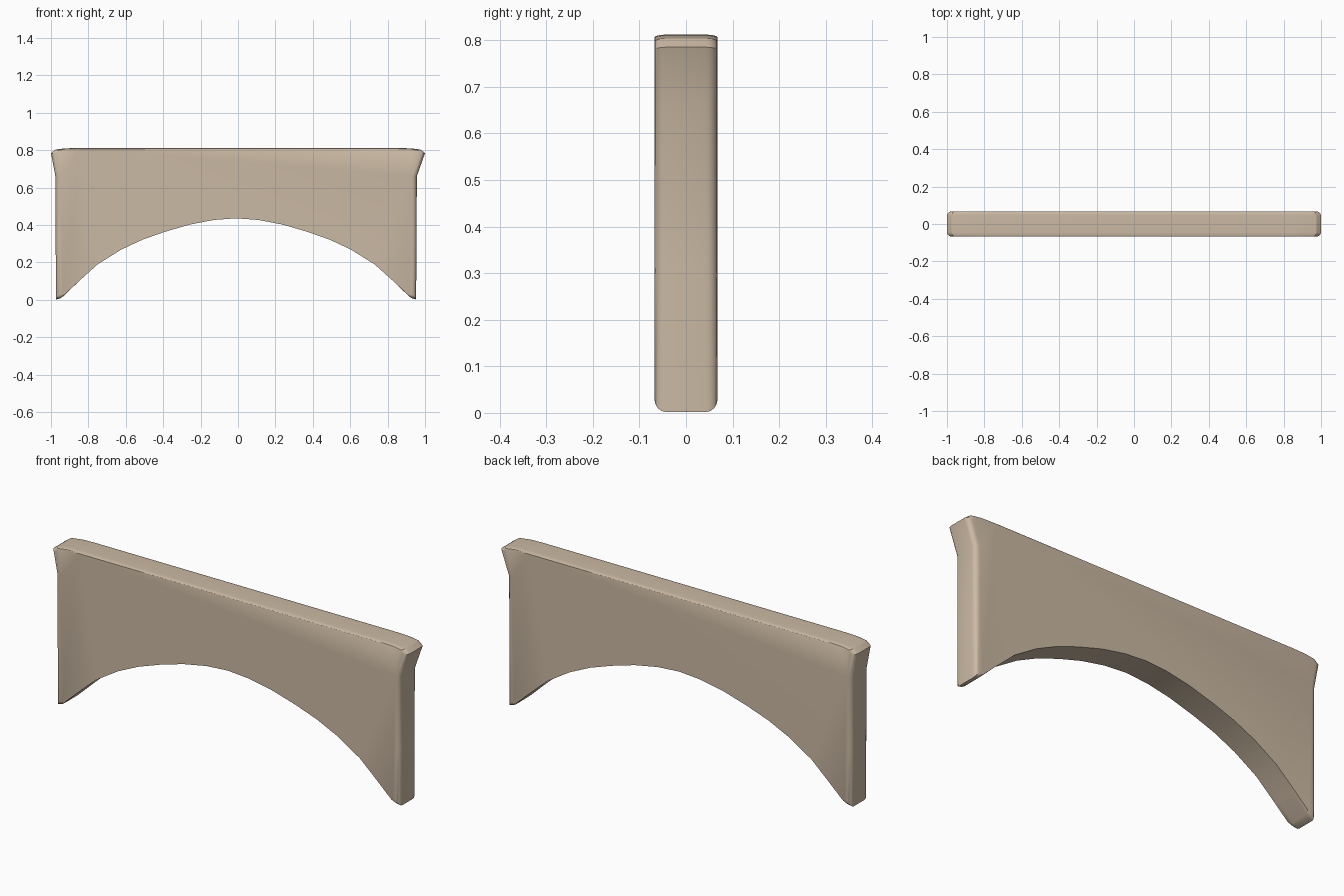
import bpy, bmesh, math

if "Cube" in bpy.data.objects:
    bpy.data.objects.remove(bpy.data.objects["Cube"])

HALF = 0.068      # half thickness
DEPTH = 0.024     # depth of the edge rounding along y
STEPS = 4         # segments in the rounding

# Right half profile: (x, z, inset x, inset z), measured from the arch axis
arch = [(0.12, 0.427), (0.25, 0.402), (0.38, 0.364), (0.50, 0.322),
        (0.615, 0.268), (0.74, 0.19), (0.84, 0.10)]
edge = [(0.925, 0.018, 0.012, -0.014), (0.940, 0.008, 0.014, -0.022),
        (0.962, 0.002, 0.020, -0.030), (0.965, 0.30, 0.024, 0),
        (0.966, 0.66, 0.026, 0), (1.0, 0.785, 0.028, 0.006),
        (0.975, 0.804, 0.020, 0.008), (0.92, 0.810, 0.005, 0.006),
        (0.84, 0.812, 0, 0.006)]
half = [(x, z, 0, 0) for x, z in arch] + edge

# Mirror into a closed outline; the arch and legs sit slightly left of centre
right = [(x - 0.01 if z < 0.7 else x, z, ix, iz) for x, z, ix, iz in half]
left = [(-x - 0.01 if z < 0.7 else -x, z, -ix, iz) for x, z, ix, iz in half]
outline = [(-0.01, 0.436, 0, 0)] + right + left[::-1]

# Rings from the front face, around the rounded rim, to the back face
rim = []
for k in range(STEPS + 1):
    a = math.pi / 2 * k / STEPS
    rim.append((1 - math.sin(a), -HALF + DEPTH * (1 - math.cos(a))))
rim += [(f, -y) for f, y in reversed(rim)]

bm = bmesh.new()
rings = [[bm.verts.new((x - ix * f, y, z - iz * f)) for x, z, ix, iz in outline]
         for f, y in rim]
n = len(outline)
for a, b in zip(rings, rings[1:]):
    for i in range(n):
        j = (i + 1) % n
        bm.faces.new((a[i], a[j], b[j], b[i]))
bm.faces.new(rings[0])
bm.faces.new(rings[-1][::-1])
bmesh.ops.recalc_face_normals(bm, faces=bm.faces)

mesh = bpy.data.meshes.new("arched_panel")
bm.to_mesh(mesh)
bm.free()
panel = bpy.data.objects.new("arched_panel", mesh)
bpy.context.collection.objects.link(panel)

# Tan surface
mat = bpy.data.materials.new("tan")
mat.diffuse_color = (0.60, 0.49, 0.37, 1)
mat.use_nodes = True
mat.node_tree.nodes["Principled BSDF"].inputs["Base Color"].default_value = mat.diffuse_color
mesh.materials.append(mat)

bpy.context.view_layer.objects.active = panel
panel.select_set(True)
bpy.ops.object.shade_smooth_by_angle(angle=math.radians(30))
